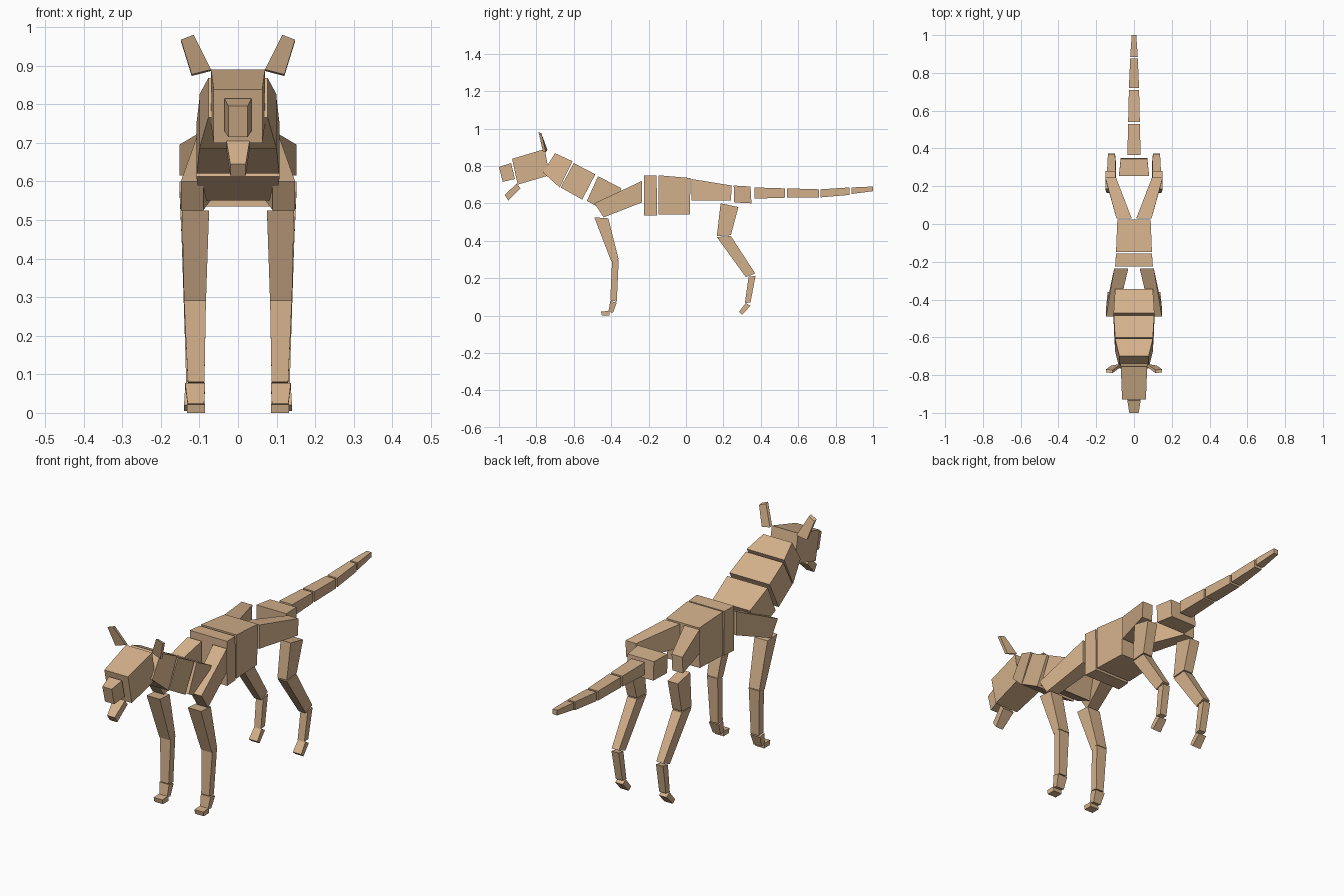
import bpy, bmesh

tan = bpy.data.materials.new("tan")
tan.diffuse_color = (0.66, 0.44, 0.26, 1)


def block(name, quad_a, quad_b):
    """Six-sided block joining two matching four-point loops."""
    bm = bmesh.new()
    a = [bm.verts.new(p) for p in quad_a]
    b = [bm.verts.new(p) for p in quad_b]
    bm.faces.new(a)
    bm.faces.new(b[::-1])
    for i in range(4):
        j = (i + 1) % 4
        bm.faces.new((a[j], a[i], b[i], b[j]))
    bmesh.ops.recalc_face_normals(bm, faces=bm.faces)
    mesh = bpy.data.meshes.new(name)
    bm.to_mesh(mesh)
    bm.free()
    mesh.materials.append(tan)
    obj = bpy.data.objects.new(name, mesh)
    bpy.context.collection.objects.link(obj)


def profile_block(name, profile, start_x, end_x):
    """Side profile (start, end, end, start) with an x range at each end."""
    xs = (start_x, end_x, end_x, start_x)
    block(name, [(x[0], y, z) for x, (y, z) in zip(xs, profile)],
          [(x[1], y, z) for x, (y, z) in zip(xs, profile)])


def centre(name, profile, start_w, end_w):
    profile_block(name, profile, (-start_w, start_w), (-end_w, end_w))


def pair(name, profile, start_x, end_x):
    for side, s in (("left", 1), ("right", -1)):
        profile_block(f"{name}_{side}", profile,
                      [s * x for x in start_x], [s * x for x in end_x])


# Head
centre("snout", [(-1, .795), (-.935, .815), (-.915, .73), (-.98, .715)], .025, .035)
centre("jaw", [(-.97, .645), (-.905, .705), (-.885, .68), (-.95, .615)], .02, .03)
centre("head", [(-.93, .838), (-.755, .89), (-.73, .75), (-.90, .70)], .063, .07)

# Ears
for side, s in (("left", 1), ("right", -1)):
    outline = [(.07, -.757, .89), (.115, -.79, .98), (.148, -.785, .967), (.12, -.765, .877)]
    block(f"ear_{side}", [(s * x, y, z) for x, y, z in outline],
          [(s * x, y + .016, z - .004) for x, y, z in outline])

# Neck
centre("neck_upper", [(-.70, .868), (-.607, .825), (-.675, .685), (-.765, .765)], .077, .1)
centre("neck_middle", [(-.60, .815), (-.485, .755), (-.555, .62), (-.67, .685)], .1, .107)
centre("neck_lower", [(-.47, .745), (-.345, .68), (-.41, .55), (-.53, .613)], .108, .1)

# Body
centre("chest", [(-.225, .75), (-.157, .748), (-.155, .535), (-.225, .535)], .1, .095)
centre("belly", [(-.147, .75), (.025, .735), (.02, .54), (-.147, .54)], .095, .088)
centre("pelvis", [(.255, .695), (.345, .69), (.35, .60), (.258, .605)], .08, .07)

# Shoulders and hips
pair("shoulder", [(-.235, .72), (-.49, .60), (-.44, .525), (-.235, .605)], (.03, .105), (.09, .148))
pair("hip", [(.03, .73), (.245, .695), (.24, .615), (.03, .615)], (.012, .093), (.095, .152))

# Front legs
pair("front_upper_leg", [(-.49, .525), (-.40, .29), (-.36, .30), (-.415, .52)], (.075, .145), (.083, .14))
pair("front_lower_leg", [(-.395, .297), (-.405, .08), (-.37, .075), (-.36, .297)], (.083, .14), (.087, .13))
pair("front_ankle", [(-.405, .077), (-.415, .02), (-.39, .015), (-.37, .07)], (.085, .137), (.088, .13))
pair("front_paw", [(-.41, .024), (-.455, .022), (-.45, 0), (-.408, 0)], (.086, .132), (.086, .132))

# Hind legs
pair("thigh", [(.185, .60), (.165, .425), (.24, .43), (.28, .58)], (.098, .152), (.095, .145))
pair("shin", [(.165, .42), (.32, .205), (.37, .225), (.24, .425)], (.095, .145), (.1, .138))
pair("hind_lower_leg", [(.335, .207), (.315, .067), (.345, .07), (.372, .213)], (.1, .138), (.098, .134))
pair("hind_paw", [(.32, .067), (.283, .02), (.30, .005), (.345, .052)], (.097, .137), (.095, .14))

# Tail: start y, end y, start and end heights, start and end half widths
tail = [(.365, .53, .685, .625, .68, .63, .035, .031),
        (.54, .71, .68, .63, .675, .63, .031, .027),
        (.72, .875, .675, .632, .685, .645, .027, .02),
        (.885, 1, .685, .65, .69, .665, .02, .012)]
for i, (y0, y1, t0, b0, t1, b1, w0, w1) in enumerate(tail):
    centre(f"tail_{i + 1}", [(y0, t0), (y1, t1), (y1, b1), (y0, b0)], w0, w1)
